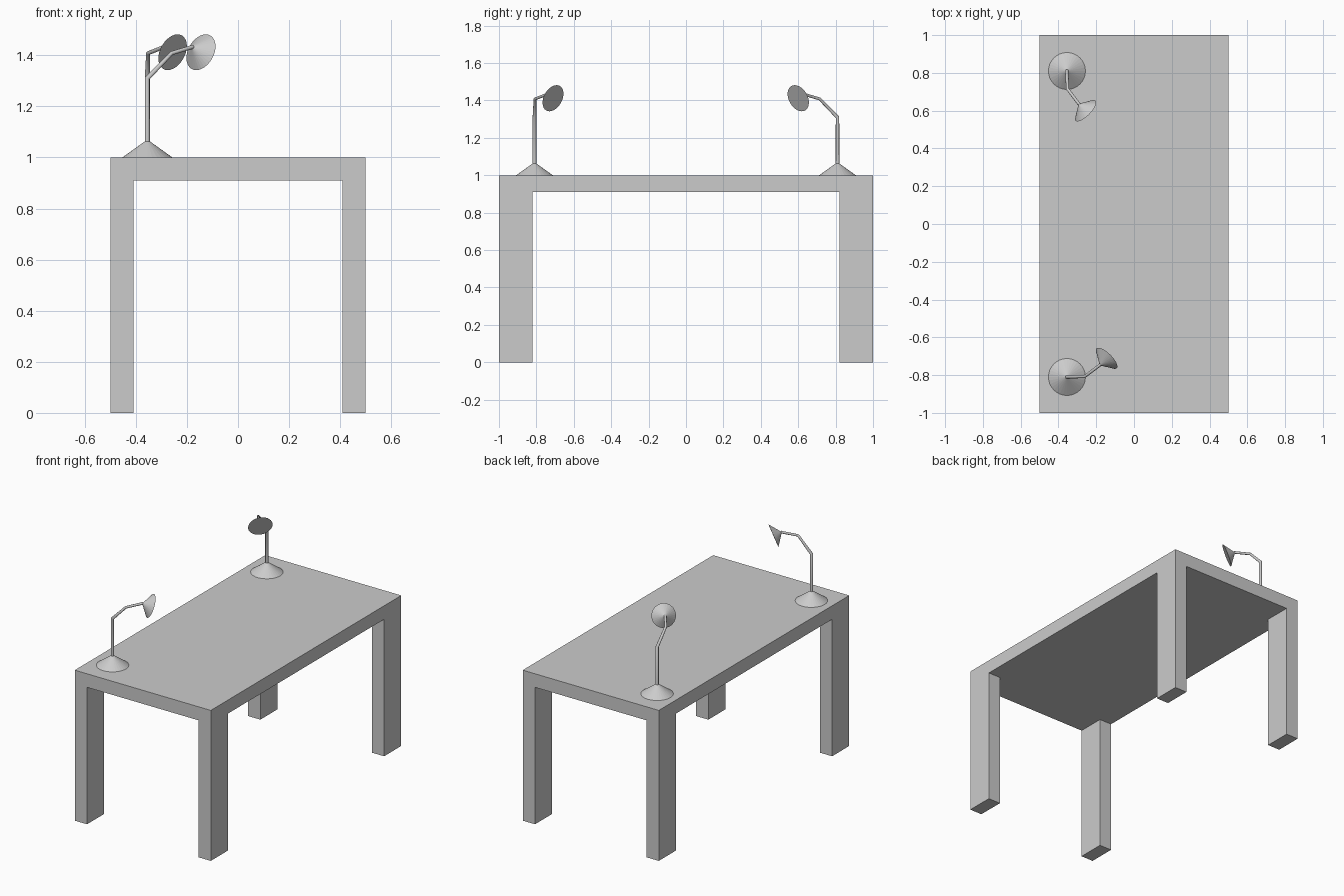
import bpy, bmesh, math
from mathutils import Vector, Matrix

if "Cube" in bpy.data.objects:
    bpy.data.objects.remove(bpy.data.objects["Cube"])


def finish(name, bm):
    bmesh.ops.recalc_face_normals(bm, faces=bm.faces[:])
    me = bpy.data.meshes.new(name)
    bm.to_mesh(me)
    bm.free()
    ob = bpy.data.objects.new(name, me)
    bpy.context.collection.objects.link(ob)
    return ob


def cone(name, base, apex, radius, xf):
    """Closed 32-sided cone from the centre of its base to its apex."""
    base, apex = Vector(base), Vector(apex)
    axis = apex - base
    turn = axis.to_track_quat('Z', 'Y').to_matrix().to_4x4()
    bm = bmesh.new()
    bmesh.ops.create_cone(bm, cap_ends=True, segments=32, radius1=radius, radius2=0,
                          depth=axis.length,
                          matrix=xf @ Matrix.Translation((base + apex) / 2) @ turn)
    return finish(name, bm)


def tube(name, points, radii, xf):
    """Round tube with mitred bends along a path."""
    cu = bpy.data.curves.new(name, 'CURVE')
    cu.dimensions = '3D'
    cu.bevel_depth = 1.0
    cu.bevel_resolution = 4
    cu.use_fill_caps = True
    sp = cu.splines.new('POLY')
    sp.points.add(len(points) - 1)
    for p, co, r in zip(sp.points, points, radii):
        p.co = (*(xf @ Vector(co)), 1)
        p.radius = r
    ob = bpy.data.objects.new(name, cu)
    bpy.context.collection.objects.link(ob)


# Table: slab cut into a 3x3 layout, corner cells extruded down as flush legs
bm = bmesh.new()
bmesh.ops.create_cube(bm, size=1, matrix=Matrix.Translation((0, 0, 0.955))
                      @ Matrix.Diagonal((1, 2, 0.09, 1)))
for co, no in (((0.41, 0, 0), (1, 0, 0)), ((-0.41, 0, 0), (1, 0, 0)),
               ((0, 0.82, 0), (0, 1, 0)), ((0, -0.82, 0), (0, 1, 0))):
    bmesh.ops.bisect_plane(bm, geom=bm.verts[:] + bm.edges[:] + bm.faces[:],
                           plane_co=co, plane_no=no)
corners = []
for f in bm.faces:
    c = f.calc_center_median()
    if c.z < 0.911 and abs(c.x) > 0.41 and abs(c.y) > 0.82:
        corners.append(f)
feet = bmesh.ops.extrude_discrete_faces(bm, faces=corners)['faces']
for f in feet:
    bmesh.ops.translate(bm, verts=f.verts[:], vec=(0, 0, -0.91))
bmesh.ops.dissolve_limit(bm, angle_limit=0.01, verts=bm.verts[:], edges=bm.edges[:])
finish("table", bm)

# Two desk lamps, the back one turned a quarter turn
for side, y, angle in (("front", -0.81, 0), ("back", 0.81, -math.pi / 2)):
    xf = Matrix.Translation((-0.355, y, 1)) @ Matrix.Rotation(angle, 4, 'Z')
    cone(side + "_lamp_base", (0, 0, 0), (0, 0, 0.07), 0.098, xf)
    tube(side + "_lamp_arm",
         [(0, 0, 0.01), (0, 0, 0.31), (0.095, 0.003, 0.408), (0.178, 0.066, 0.433)],
         [0.01, 0.01, 0.008, 0.008], xf)
    cone(side + "_lamp_shade", (0.21, 0.099, 0.412), (0.174, 0.062, 0.432), 0.075, xf)
